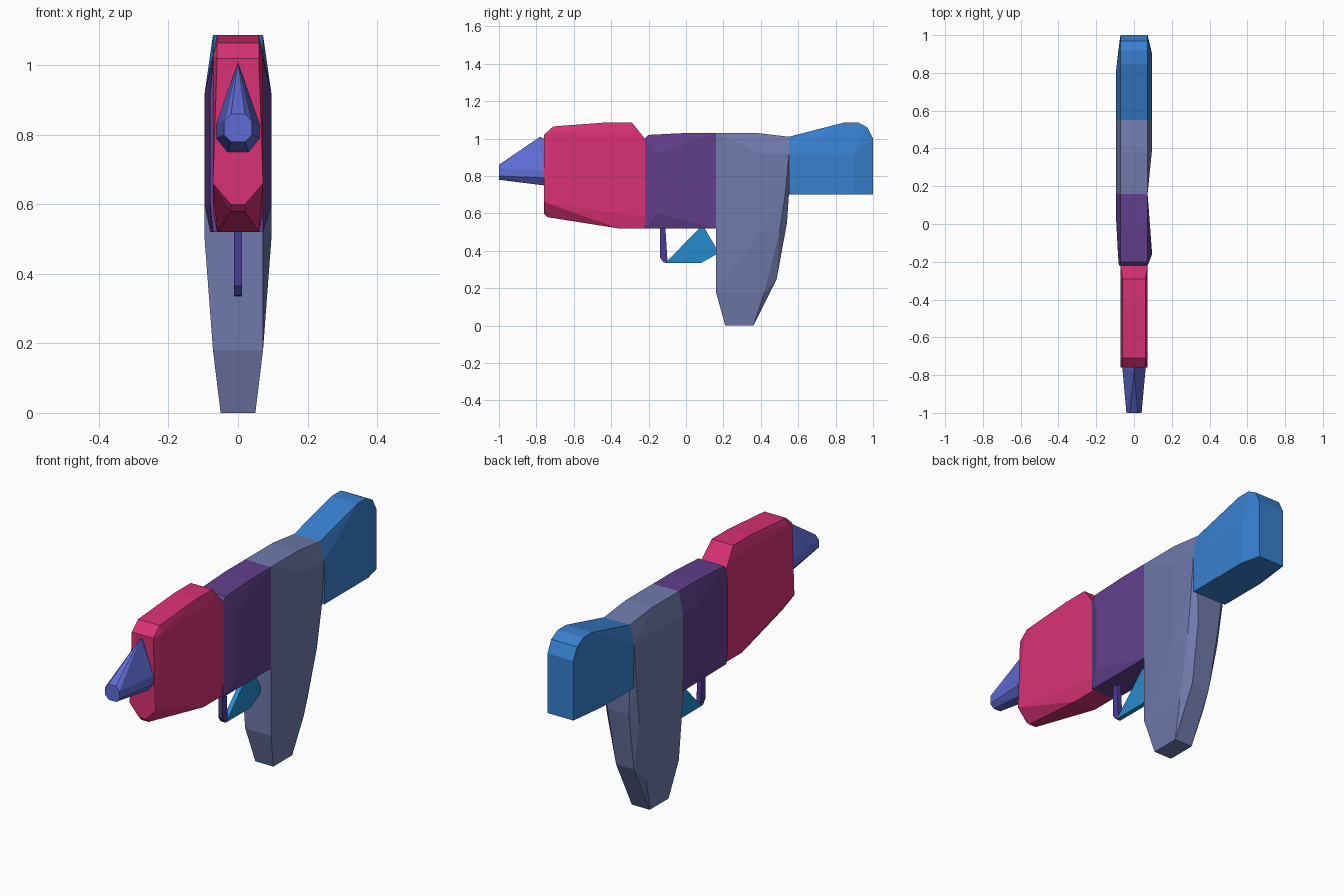
import bpy
import bmesh

cube = bpy.data.objects.get("Cube")
if cube:
    bpy.data.objects.remove(cube, do_unlink=True)

# Half widths shared by the parts
TIP, KNIFE, NARROW, RIM, SIDE = .02, .012, .05, .072, .096
# Seams along the length, and the shared heights
NOSE, NECK, SEAM, HEEL, END = -.76, -.22, .16, .55, 1
BELLY, SHOULDER, ROOF, CREST = .52, .92, 1.03, 1.087
STOCK_BASE = .7


def material(name, hex_code):
    """Flat colour from a display hex code."""
    channels = [value / 255 for value in bytes.fromhex(hex_code)]
    linear = [((c + .055) / 1.055) ** 2.4 for c in channels]
    mat = bpy.data.materials.new(name)
    mat.use_nodes = True
    mat.diffuse_color = (*linear, 1)
    shader = mat.node_tree.nodes["Principled BSDF"]
    shader.inputs["Base Color"].default_value = (*linear, 1)
    return mat


def block(name, mat, points):
    """Convex block; each point is (y, z, half width[, half width on +x])."""
    bm = bmesh.new()
    for y, z, *widths in points:
        bm.verts.new((-widths[0], y, z))
        bm.verts.new((widths[-1], y, z))
    bmesh.ops.remove_doubles(bm, verts=bm.verts, dist=.001)
    bmesh.ops.convex_hull(bm, input=bm.verts)
    buried = [vert for vert in bm.verts if not vert.link_faces]
    bmesh.ops.delete(bm, geom=buried, context="VERTS")
    bmesh.ops.dissolve_limit(bm, angle_limit=.01, verts=bm.verts, edges=bm.edges)
    bmesh.ops.recalc_face_normals(bm, faces=bm.faces)
    mesh = bpy.data.meshes.new(name)
    bm.to_mesh(mesh)
    bm.free()
    mesh.materials.append(mat)
    part = bpy.data.objects.new(name, mesh)
    bpy.context.collection.objects.link(part)


def plate(name, mat, outline):
    """Thin flat block with one thickness all over."""
    block(name, mat, [(y, z, KNIFE) for y, z in outline])


# Tapered nozzle: small eight-sided tip, tall pointed root
block("nozzle", material("periwinkle", "5F6CD5"), [
    (-END, .78, TIP), (-END, .8, .04), (-END, .84, .04), (-END, .86, TIP),
    (-.78, 1.01, 0), (NOSE, 1, 0), (NOSE, .75, .03),
    (NOSE, .79, .062), (NOSE, .83, .062)])

# Front block: narrow chamfered nose, humped top
block("front_block", material("pink", "D93175"), [
    (NOSE, .6, TIP), (-.74, .58, TIP), (NOSE, .66, RIM),
    (-.36, BELLY, .06), (NECK, BELLY, .06), (NECK, .58, RIM),
    (NECK, 1, RIM), (-.29, CREST, .06), (-.42, CREST, .06),
    (-.3, ROOF, RIM), (-.71, ROOF, RIM),
    (-.71, 1.065, .06), (NOSE, 1.02, .06)])

# Middle body: bulges forward on one side and rearward on the other
bulge = [(y, z, left, right)
         for y, left, right in ((NECK, .08, RIM), (-.16, .085, SIDE),
                                (.05, SIDE, .08), (SEAM, SIDE, RIM))
         for z in (.6, SHOULDER)]
block("middle_body", material("purple", "623F8C"), bulge + [
    (NECK, BELLY, RIM), (SEAM, BELLY, .08, RIM),
    (NECK, 1, RIM), (-.2, 1.02, RIM), (0, ROOF, RIM), (SEAM, ROOF, RIM)])

# Rear body running down into the tapered hand grip
block("grip", material("slate", "707AAC"), [
    (.21, 0, NARROW), (.36, 0, NARROW),
    (SEAM, .18, RIM), (.42, .18, RIM), (.485, .25, NARROW),
    (SEAM, .5, SIDE, RIM), (.4, .5, SIDE), (.5, .5, .09), (.54, HEEL, .06),
    (HEEL, STOCK_BASE, RIM), (.53, STOCK_BASE, SIDE),
    (HEEL, SHOULDER, SIDE), (.4, SHOULDER, SIDE), (SEAM, SHOULDER, SIDE, RIM),
    (HEEL, 1.01, RIM), (.38, ROOF, RIM), (SEAM, ROOF, RIM)])

# Shoulder stock: flared sides, rounded top heel
flare = [(y, z, left, SIDE)
         for y, left in ((HEEL, SIDE), (.8, SIDE), (.9, .085))
         for z in (STOCK_BASE, SHOULDER)]
block("stock", material("blue", "3880D0"), flare + [
    (HEEL, 1.01, RIM), (.85, CREST, RIM), (.92, CREST, RIM),
    (.97, 1.06, RIM), (END, 1, RIM), (END, STOCK_BASE, RIM)])

# Thin post in front of the trigger
plate("guard_post", material("indigo", "4A3D96"), [
    (-.14, BELLY), (-.11, BELLY), (-.1, .36),
    (-.1, .335), (-.12, .338), (-.14, .365)])

# Flat trigger plate
plate("trigger", material("cyan", "258BCE"), [
    (-.11, .335), (.08, .335), (SEAM, .38),
    (.17, .4), (.1, BELLY), (.07, BELLY)])
